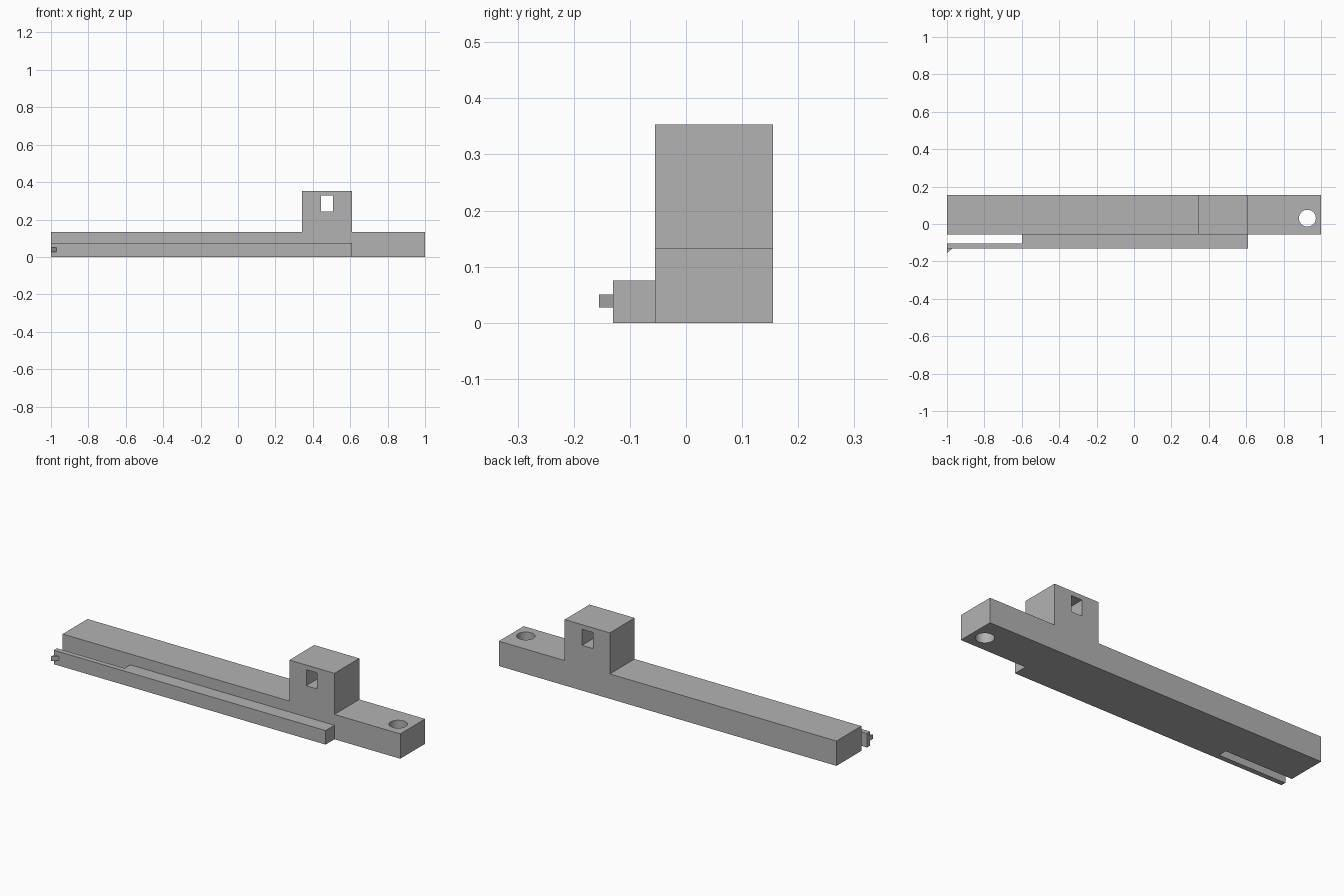
import bpy
import bmesh
from mathutils import Vector

cube = bpy.data.objects.get("Cube")
if cube:
    bpy.data.objects.remove(cube, do_unlink=True)

grey = bpy.data.materials.new("plain_grey")
grey.use_nodes = True
COLOUR = (0.45, 0.45, 0.45, 1)
grey.diffuse_color = COLOUR
grey.node_tree.nodes["Principled BSDF"].inputs["Base Color"].default_value = COLOUR


def extrude_profile(name, outline, axis, start, end):
    """Solid from a 2D outline: (x, z) pushed along y, or (x, y) pushed along z."""
    bm = bmesh.new()
    if axis == "y":
        points = [(a, start, b) for a, b in outline]
        push = Vector((0, end - start, 0))
    else:
        points = [(a, b, start) for a, b in outline]
        push = Vector((0, 0, end - start))
    face = bm.faces.new([bm.verts.new(p) for p in points])
    result = bmesh.ops.extrude_face_region(bm, geom=[face], use_keep_orig=True)
    moved = [g for g in result["geom"] if isinstance(g, bmesh.types.BMVert)]
    bmesh.ops.translate(bm, verts=moved, vec=push)
    bmesh.ops.recalc_face_normals(bm, faces=bm.faces)
    mesh = bpy.data.meshes.new(name)
    bm.to_mesh(mesh)
    bm.free()
    mesh.materials.append(grey)
    obj = bpy.data.objects.new(name, mesh)
    bpy.context.collection.objects.link(obj)
    return obj


def cut(target, cutter):
    """Subtract the cutter, bake the result and drop the cutter."""
    cutter.hide_render = True
    mod = target.modifiers.new("cut", "BOOLEAN")
    mod.operation = "DIFFERENCE"
    mod.solver = "EXACT"
    mod.object = cutter
    bpy.context.view_layer.objects.active = target
    bpy.ops.object.modifier_apply(modifier=mod.name)
    bpy.data.objects.remove(cutter, do_unlink=True)


BACK, FACE, FRONT = 0.155, -0.055, -0.13
BAR_TOP, TOWER_TOP, RAIL_TOP = 0.133, 0.353, 0.075
TOWER_L, TOWER_R = 0.343, 0.61

# Long bar with the upright block
body = extrude_profile("bar_with_block", [
    (-1, 0), (1, 0), (1, BAR_TOP), (TOWER_R, BAR_TOP), (TOWER_R, TOWER_TOP),
    (TOWER_L, TOWER_TOP), (TOWER_L, BAR_TOP), (-1, BAR_TOP)], "y", FACE, BACK)

# Rectangular slot through the block
slot = extrude_profile("slot_cutter", [
    (0.443, 0.242), (0.508, 0.242), (0.508, 0.328), (0.443, 0.328)], "y", -0.3, 0.3)
cut(body, slot)

# Round hole at the end of the bar
bpy.ops.mesh.primitive_cylinder_add(vertices=48, radius=0.045, depth=1,
                                    location=(0.927, 0.031, 0))
hole = bpy.context.object
hole.data.materials.append(grey)
cut(body, hole)
bpy.context.view_layer.objects.active = body
body.select_set(True)
bpy.ops.object.shade_smooth_by_angle()

# Side rail narrowing into a free spring arm
extrude_profile("rail_and_spring_arm", [
    (-1, FRONT), (TOWER_R, FRONT), (TOWER_R, FACE), (-0.6, FACE),
    (-0.6, -0.103), (-1, -0.103)], "z", 0, RAIL_TOP)

# Wedge-shaped catch at the tip of the arm
extrude_profile("catch", [
    (-1, FRONT), (-1, -0.155), (-0.97, FRONT)], "z", 0.027, 0.05)
